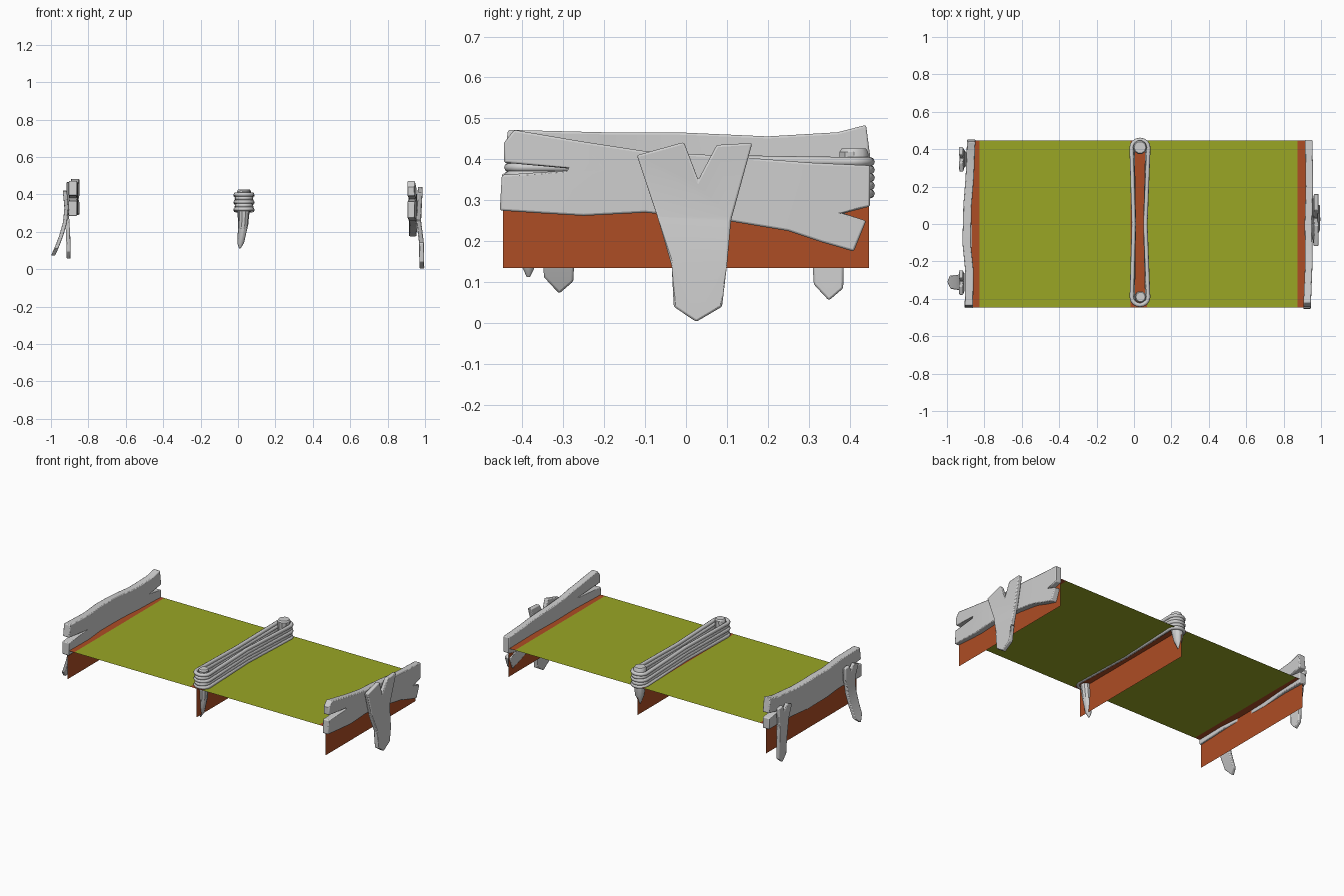
import bpy, bmesh, math
from mathutils import Vector

if "Cube" in bpy.data.objects:
    bpy.data.objects.remove(bpy.data.objects["Cube"])


def material(name, rgb):
    m = bpy.data.materials.new(name)
    m.use_nodes = True
    m.diffuse_color = (*rgb, 1)
    m.node_tree.nodes["Principled BSDF"].inputs["Base Color"].default_value = (*rgb, 1)
    return m


GREY = material("weathered_grey", (0.62, 0.62, 0.62))
OLIVE = material("olive", (0.32, 0.38, 0.018))
RUST = material("rust_red", (0.42, 0.075, 0.018))


def finish(bm, name, mat, smooth=True):
    mesh = bpy.data.meshes.new(name)
    bm.to_mesh(mesh)
    bm.free()
    ob = bpy.data.objects.new(name, mesh)
    bpy.context.collection.objects.link(ob)
    mesh.materials.append(mat)
    if smooth:
        bpy.ops.object.select_all(action='DESELECT')
        ob.select_set(True)
        bpy.context.view_layer.objects.active = ob
        bpy.ops.object.shade_smooth_by_angle(angle=math.radians(35))
    return ob


def sheet(name, mat, corners):
    bm = bmesh.new()
    bm.faces.new([bm.verts.new(c) for c in corners])
    return finish(bm, name, mat, False)


def lerp(keys, t):
    for (a, va), (b, vb) in zip(keys, keys[1:]):
        if t <= b:
            f = max(0, (t - a) / (b - a))
            return va + (vb - va) * f
    return keys[-1][1]


def board(name, outline, thick, axis, bend):
    """Cut a board from a (y, z) outline, then bend it in x along one axis."""
    bm = bmesh.new()
    face = bm.faces.new([bm.verts.new((-thick / 2, y, z)) for y, z in outline])
    out = bmesh.ops.extrude_face_region(bm, geom=[face])
    for v in out["geom"]:
        if isinstance(v, bmesh.types.BMVert):
            v.co.x += thick
    normal = Vector((0, 0, 0))
    normal[axis] = 1
    for key, _ in bend[1:-1]:
        bmesh.ops.bisect_plane(bm, geom=bm.verts[:] + bm.edges[:] + bm.faces[:],
                               plane_co=normal * key, plane_no=normal)
    for v in bm.verts:
        v.co.x += lerp(bend, v.co[axis])
    bmesh.ops.recalc_face_normals(bm, faces=bm.faces)
    ob = finish(bm, name, GREY)
    bev = ob.modifiers.new("worn_edges", 'BEVEL')
    bev.width = 0.005
    bev.segments = 2
    bev.use_clamp_overlap = False
    bev.angle_limit = math.radians(40)
    return ob


# Cloth deck with rust edging, and the three hanging panels
MID, SPAN, EDGE, DECK, LOW, HALF = 0.025, 0.895, 0.045, 0.315, 0.135, 0.447


def flat(name, mat, x0, x1):
    sheet(name, mat, [(x0, -HALF, DECK), (x1, -HALF, DECK), (x1, HALF, DECK), (x0, HALF, DECK)])


for label, s in (("right", -1), ("left", 1)):
    flat(label + "_deck", OLIVE, *sorted((MID + s * EDGE, MID + s * (SPAN - EDGE))))
    flat(label + "_deck_edging", RUST, *sorted((MID + s * (SPAN - EDGE), MID + s * SPAN)))
flat("middle_deck_edging", RUST, MID - EDGE, MID + EDGE)
for label, x in (("right", MID - SPAN), ("middle", MID), ("left", MID + SPAN)):
    sheet(label + "_panel", RUST, [(x, -HALF, LOW), (x, HALF, LOW), (x, HALF, DECK), (x, -HALF, DECK)])

# End planks with split ends
board("left_plank",
      [(-.455, .275), (-.35, .268), (-.25, .262), (-.1, .27), (.1, .25), (.25, .225), (.33, .198),
       (.41, .175), (.44, .25), (.385, .268), (.45, .285), (.45, .385), (.3, .392), (.1, .408),
       (-.1, .42), (-.25, .443), (-.42, .472), (-.445, .44), (-.445, .392), (-.26, .375), (-.45, .362)],
      .04, 1, [(-.45, .925), (-.2, .935), (0, .932), (.2, .938), (.45, .934)])
board("right_plank",
      [(-.45, .285), (-.2, .295), (.1, .29), (.3, .295), (.45, .29), (.45, .36), (.36, .375),
       (.452, .392), (.44, .484), (.37, .466), (.2, .456), (0, .465), (-.2, .466), (-.435, .472),
       (-.445, .395), (-.3, .38), (-.45, .365)],
      .045, 1, [(-.45, -.883), (-.25, -.88), (-.1, -.895), (.1, -.89), (.25, -.878), (.45, -.87)])

# Forked supports nailed outside the planks
board("left_forked_support",
      [(-.03, .04), (.025, .003), (.088, .04), (.1, .14), (.11, .25), (.162, .44), (.075, .435),
       (.03, .35), (-.005, .442), (-.12, .41), (-.07, .26), (-.035, .14)],
      .026, 2, [(0, .983), (.14, .981), (.26, .966), (.44, .975)])


def small_fork(name, y, bottom, bend):
    pts = [(-.035, bottom + .04), (.002, bottom), (.037, bottom + .03), (.04, .2), (.045, .3),
           (.065, .415), (.025, .422), (.005, .38), (-.02, .42), (-.068, .4), (-.042, .3), (-.04, .2)]
    board(name, [(y + dy, z) for dy, z in pts], .022, 2, bend)


small_fork("right_back_support", .347, .055, [(.05, -.905), (.18, -.908), (.3, -.915), (.42, -.925)])
small_fork("right_front_support", -.312, .072,
           [(.07, -.99), (.12, -.968), (.18, -.945), (.25, -.925), (.33, -.917), (.42, -.926)])


# Middle stakes: rings lofted from the point to the cap
def stake(name, rings, sides=10):
    bm = bmesh.new()
    loops = []
    for x, y, z, r in rings:
        loops.append([bm.verts.new((x + r * math.cos(a), y + r * math.sin(a), z))
                      for a in (2 * math.pi * i / sides for i in range(sides))])
    for lo, hi in zip(loops, loops[1:]):
        for i in range(sides):
            j = (i + 1) % sides
            bm.faces.new((lo[i], lo[j], hi[j], hi[i]))
    bm.faces.new(loops[0][::-1])
    bm.faces.new(loops[-1])
    finish(bm, name, GREY)


stake("middle_back_stake", [(.025, .42, .2, .004), (.027, .42, .25, .026), (.03, .415, .32, .035),
                            (.032, .41, .418, .037), (.032, .41, .427, .031)])
stake("middle_front_stake", [(.01, -.385, .112, .004), (.014, -.385, .14, .018), (.028, -.385, .24, .027),
                             (.033, -.39, .33, .03), (.035, -.39, .415, .031), (.035, -.39, .423, .025)])

# Rope wound around both stakes
rope = bpy.data.curves.new("middle_rope", 'CURVE')
rope.dimensions = '3D'
rope.bevel_depth = .0115
rope.bevel_resolution = 2
for k in range(5):
    pts = []
    wob = .003 * (-1) ** k
    for cy, r, start in ((.408, .042, 0), (-.392, .041, math.pi)):
        for i in range(9):
            a = start + math.pi * i / 8
            pts.append((.032 + (r + wob) * math.cos(a), cy + r * math.sin(a)))
        side = -1 if start == 0 else 1
        pts.append((.03 + side * .031, 0))
    sp = rope.splines.new('POLY')
    sp.points.add(len(pts) - 1)
    for p, (x, y) in zip(sp.points, pts):
        p.co = (x, y, .322 + .0195 * k - .006 * (y > 0), 1)
    sp.use_cyclic_u = True
    sp.use_smooth = True
rope.materials.append(GREY)
bpy.context.collection.objects.link(bpy.data.objects.new("middle_rope", rope))
